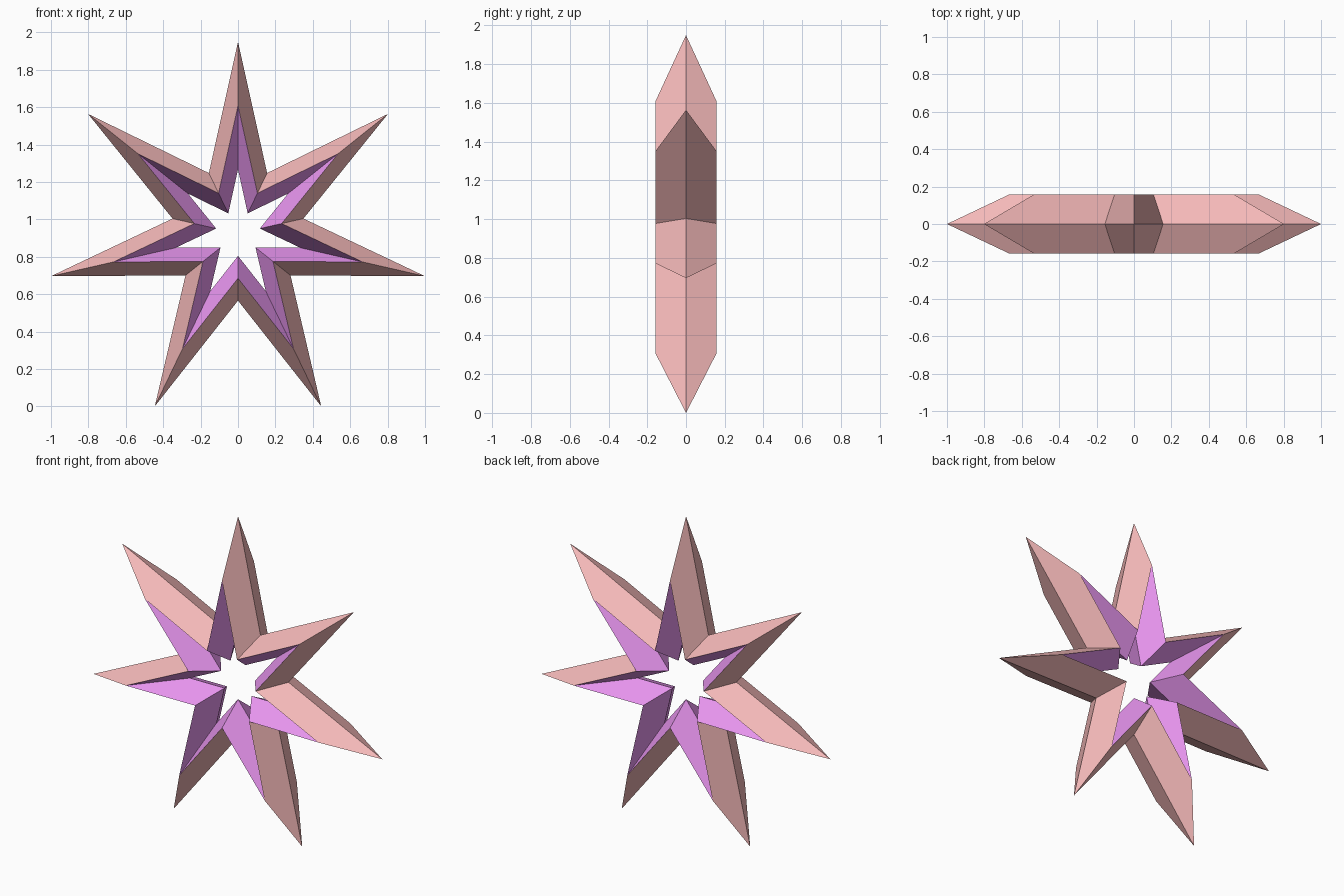
import bpy, bmesh, math

if "Cube" in bpy.data.objects:
    bpy.data.objects.remove(bpy.data.objects["Cube"])

POINTS = 7
R = 1.0257               # outer tip radius
VALLEY = 0.35            # valley radius as a fraction of tip radius
HALF_DEPTH = 0.158
CENTRE_Z = R * math.cos(math.pi / POINTS)


def material(name, rgb):
    m = bpy.data.materials.new(name)
    m.diffuse_color = (*rgb, 1)
    m.use_nodes = True
    m.node_tree.nodes["Principled BSDF"].inputs["Base Color"].default_value = m.diffuse_color
    return m


def star_loop(bm, scale, y):
    """Star outline in the xz plane, alternating tips and valleys."""
    verts = []
    for i in range(POINTS * 2):
        a = math.pi * i / POINTS
        r = R * scale * (VALLEY if i % 2 else 1)
        verts.append(bm.verts.new((r * math.sin(a), y, CENTRE_Z + r * math.cos(a))))
    return verts


# Star ring: diamond cross-section swept round a seven-pointed star
bm = bmesh.new()
section = [(1, 0), (2 / 3, -HALF_DEPTH), (1 / 3, 0), (2 / 3, HALF_DEPTH)]
loops = [star_loop(bm, s, y) for s, y in section]
n = POINTS * 2
for k in range(4):
    a, b = loops[k], loops[(k + 1) % 4]
    for i in range(n):
        j = (i + 1) % n
        f = bm.faces.new((a[i], a[j], b[j], b[i]))
        f.material_index = 1 if k in (1, 2) else 0   # inner slopes are purple
bmesh.ops.recalc_face_normals(bm, faces=bm.faces)

mesh = bpy.data.meshes.new("star_ring")
bm.to_mesh(mesh)
bm.free()
mesh.materials.append(material("coral", (0.94, 0.50, 0.50)))
mesh.materials.append(material("purple", (0.83, 0.31, 0.89)))
bpy.context.collection.objects.link(bpy.data.objects.new("star_ring", mesh))
